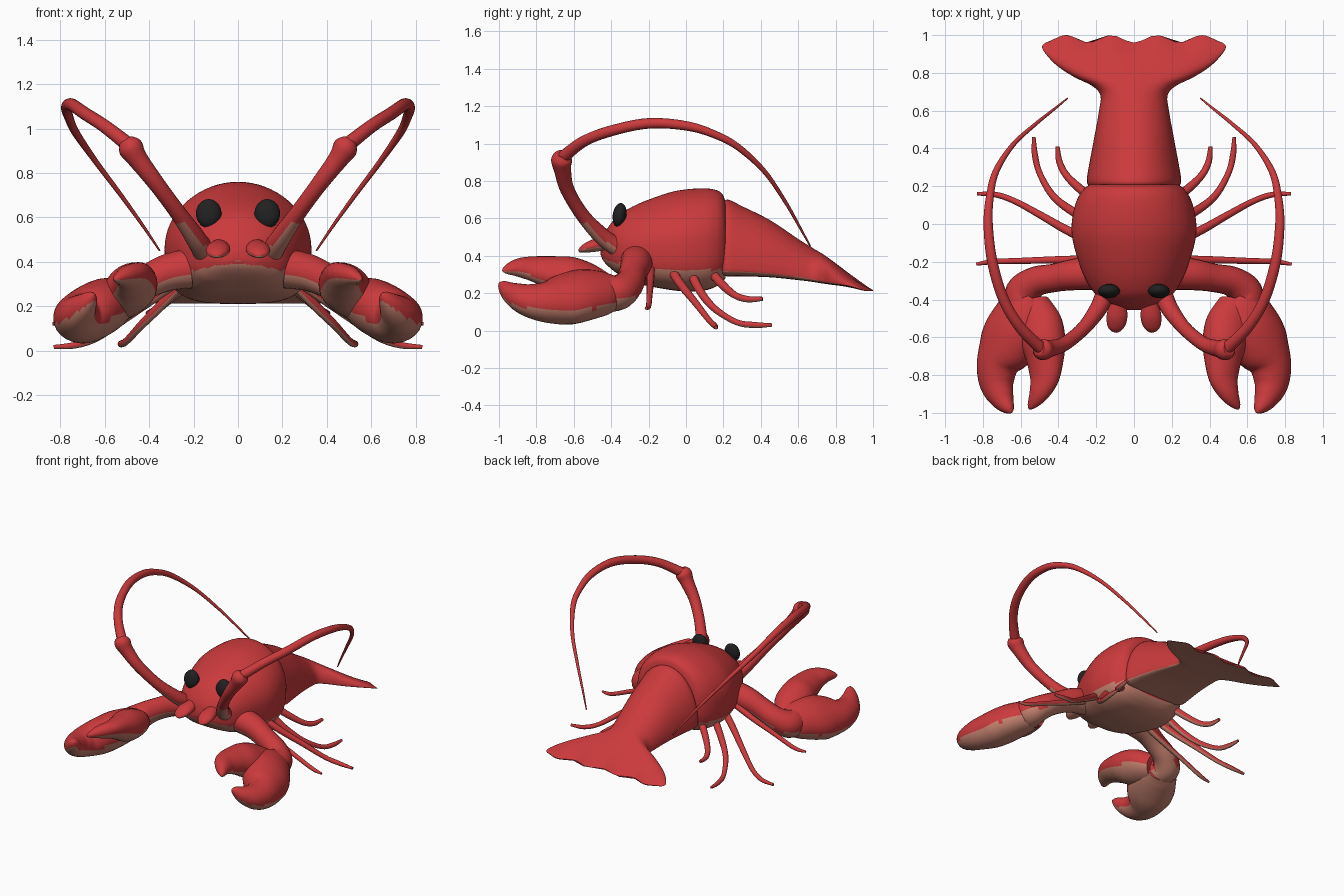
import bpy, bmesh, math
from mathutils import Vector


def material(name, col):
    m = bpy.data.materials.new(name)
    m.diffuse_color = (*col, 1)
    return m


RED = material("shell red", (0.60, 0.042, 0.045))
TAN = material("belly tan", (0.56, 0.22, 0.16))
BLACK = material("eye black", (0.015, 0.015, 0.015))


def smooth_rows(rows, n):
    """Catmull-Rom resampling of a table of equal-length rows."""
    out = []
    last = len(rows) - 1
    for i in range(last):
        a, b, c, d = rows[max(i - 1, 0)], rows[i], rows[i + 1], rows[min(i + 2, last)]
        for k in range(n):
            t = k / n
            out.append([0.5 * (2 * q + (r - p) * t + (2 * p - 5 * q + 4 * r - s) * t * t
                               + (3 * q - p - 3 * r + s) * t ** 3)
                        for p, q, r, s in zip(a, b, c, d)])
    out.append(list(rows[-1]))
    return out


def loft(name, rings, tan_below=9.0, limit=-0.35):
    """Skin closed rings; downward faces below tan_below become tan."""
    bm = bmesh.new()
    vs = [[bm.verts.new(p) for p in ring] for ring in rings]
    n = len(rings[0])
    for a, b in zip(vs, vs[1:]):
        for j in range(n):
            k = (j + 1) % n
            bm.faces.new((a[j], a[k], b[k], b[j]))
    bm.faces.new(vs[0])
    bm.faces.new(vs[-1])
    bmesh.ops.recalc_face_normals(bm, faces=bm.faces)
    for f in bm.faces:
        if f.normal.z < limit and f.calc_center_median().z < tan_below:
            f.material_index = 1
    me = bpy.data.meshes.new(name)
    bm.to_mesh(me)
    bm.free()
    me.materials.append(RED)
    me.materials.append(TAN)
    me.shade_smooth()
    me.set_sharp_from_angle(angle=math.radians(50))
    ob = bpy.data.objects.new(name, me)
    bpy.context.collection.objects.link(ob)
    return ob


def tube(name, rows, side=1, ref=(0, 0, 1), steps=6, seg=20, tan_below=9.0):
    """Tube through rows of x, y, z, radius along ref, radius across it."""
    pts = smooth_rows([r if len(r) == 5 else (*r, r[3]) for r in rows], steps)
    c = [Vector(p[:3]) for p in pts]
    rings = []
    for i, p in enumerate(pts):
        t = (c[min(i + 1, len(c) - 1)] - c[max(i - 1, 0)]).normalized()
        a = Vector(ref)
        a = (a - a.dot(t) * t).normalized()
        b = t.cross(a)
        ring = []
        for j in range(seg):
            w = 2 * math.pi * j / seg
            v = c[i] + a * (max(p[3], .003) * math.cos(w)) + b * (max(p[4], .003) * math.sin(w))
            ring.append((v.x * side, v.y, v.z))
        rings.append(ring)
    return loft(name, rings, tan_below)


def shell_ring(y, w, top, bot, mid, power, scallop=0.0, seg=64):
    """Domed upper half, squarer flat lower half."""
    ring = []
    zc = bot + (top - bot) * mid
    for j in range(seg):
        t = 2 * math.pi * j / seg
        cs, sn = math.cos(t), math.sin(t)
        if sn >= 0:
            x, z = w * cs, zc + (top - zc) * sn
        else:
            x = w * math.copysign(abs(cs) ** power, cs)
            z = zc - (zc - bot) * abs(sn) ** power
        ring.append((x, y - scallop * math.cos(2 * math.pi * x / 0.24), z))
    return ring


# Carapace: y, half width, top, bottom
body = [(-.456, .03, .45, .405), (-.44, .10, .51, .37), (-.40, .17, .575, .33),
        (-.35, .222, .625, .295), (-.25, .275, .68, .25), (-.1, .322, .735, .22),
        (0, .33, .755, .21), (.1, .312, .76, .215), (.16, .285, .752, .235),
        (.195, .255, .73, .26), (.21, .23, .69, .28)]
loft("carapace", [shell_ring(*r, .46, .62) for r in smooth_rows(body, 6)])

# Tail and scalloped fan: y, half width, top, bottom, scallop depth
tail = [(.195, .235, .68, .295, 0), (.225, .25, .70, .29, 0), (.3, .24, .665, .29, 0),
        (.45, .212, .59, .285, 0), (.6, .185, .49, .27, 0), (.68, .178, .44, .26, 0),
        (.73, .22, .41, .252, 0), (.78, .32, .375, .245, 0), (.84, .41, .33, .237, 0),
        (.90, .465, .285, .226, .003), (.95, .487, .243, .216, .012), (.98, .468, .218, .211, .02)]
loft("tail", [shell_ring(y, w, t, b, .12, .5, s) for y, w, t, b, s in smooth_rows(tail, 6)])

LEGS = [
    [(.25, -.19, .34, .024), (.4, -.19, .27, .02), (.6, -.195, .19, .016),
     (.75, -.2, .13, .014), (.835, -.213, .12, .008)],
    [(.25, -.08, .33, .026), (.36, -.03, .25, .023), (.5, .05, .15, .019),
     (.63, .12, .06, .016), (.73, .155, .025, .015), (.83, .16, .016, .009)],
    [(.23, .02, .33, .026), (.33, .07, .22, .023), (.43, .15, .12, .019),
     (.5, .27, .045, .016), (.525, .37, .03, .016), (.53, .46, .03, .009)],
    [(.2, .12, .33, .026), (.29, .19, .25, .023), (.36, .26, .19, .019),
     (.395, .33, .168, .017), (.405, .41, .17, .011)],
]
CLAW_AXIS = (-.85, 0, .53)

for side, tag in ((-1, "left"), (1, "right")):
    # Walking legs
    for i, rows in enumerate(LEGS):
        tube(f"{tag}_leg_{i + 1}", rows, side, seg=12)
    # Claw arm
    tube(f"{tag}_arm", [(.22, -.26, .37, .09), (.32, -.268, .35, .083), (.42, -.285, .305, .075),
                        (.52, -.305, .25, .08), (.585, -.36, .205, .095), (.585, -.43, .2, .10)], side)
    # Palm with large lower finger
    tube(f"{tag}_claw", [(.555, -.385, .2, .10, .09), (.585, -.45, .2, .14, .11),
                         (.625, -.55, .19, .165, .125), (.675, -.65, .165, .158, .125),
                         (.722, -.75, .152, .115, .108), (.725, -.85, .165, .092, .085),
                         (.695, -.93, .20, .062, .06), (.662, -.98, .24, .03, .03),
                         (.65, -.998, .255, .006, .006)], side, CLAW_AXIS, seg=28)
    # Movable upper finger
    tube(f"{tag}_claw_finger", [(.535, -.42, .21, .09, .08), (.505, -.53, .25, .13, .10),
                                (.48, -.63, .285, .122, .108), (.47, -.72, .31, .103, .085),
                                (.475, -.82, .33, .083, .06), (.505, -.9, .335, .055, .045),
                                (.542, -.96, .325, .025, .022), (.555, -.98, .32, .005, .005)],
         side, CLAW_AXIS, seg=28)
    # Antenna stalk with flared joint, then the whip
    tube(f"{tag}_antenna_stalk", [(.15, -.36, .44, .05), (.19, -.45, .505, .046),
                                  (.27, -.555, .62, .037), (.37, -.635, .755, .038),
                                  (.45, -.66, .86, .046), (.485, -.665, .915, .056),
                                  (.505, -.66, .945, .035)], side, tan_below=.57)
    tube(f"{tag}_antenna_whip", [(.485, -.665, .92, .034), (.6, -.55, 1.01, .03), (.69, -.4, 1.068, .029),
                                 (.75, -.2, 1.108, .028), (.772, 0, 1.095, .025), (.762, .15, 1.05, .021),
                                 (.73, .28, .98, .018), (.64, .42, .85, .013), (.52, .53, .69, .010),
                                 (.42, .61, .55, .007), (.353, .665, .45, .004)],
         side, seg=14, tan_below=-1)
    # Snout lobe
    tube(f"{tag}_snout_lobe", [(.08, -.39, .47, .035, .035), (.085, -.43, .465, .046, .035),
                               (.09, -.49, .455, .055, .034), (.095, -.54, .44, .046, .024),
                               (.095, -.566, .428, .024, .012), (.095, -.574, .424, .004, .004)],
         side, (1, 0, 0))
    # Eye
    bpy.ops.mesh.primitive_uv_sphere_add(segments=16, ring_count=10, radius=1,
                                         location=(.132 * side, -.355, .617),
                                         rotation=(-.15, 0, 0))
    eye = bpy.context.object
    eye.name = f"{tag}_eye"
    eye.scale = (.058, .037, .066)
    eye.data.materials.append(BLACK)
    eye.data.shade_smooth()
